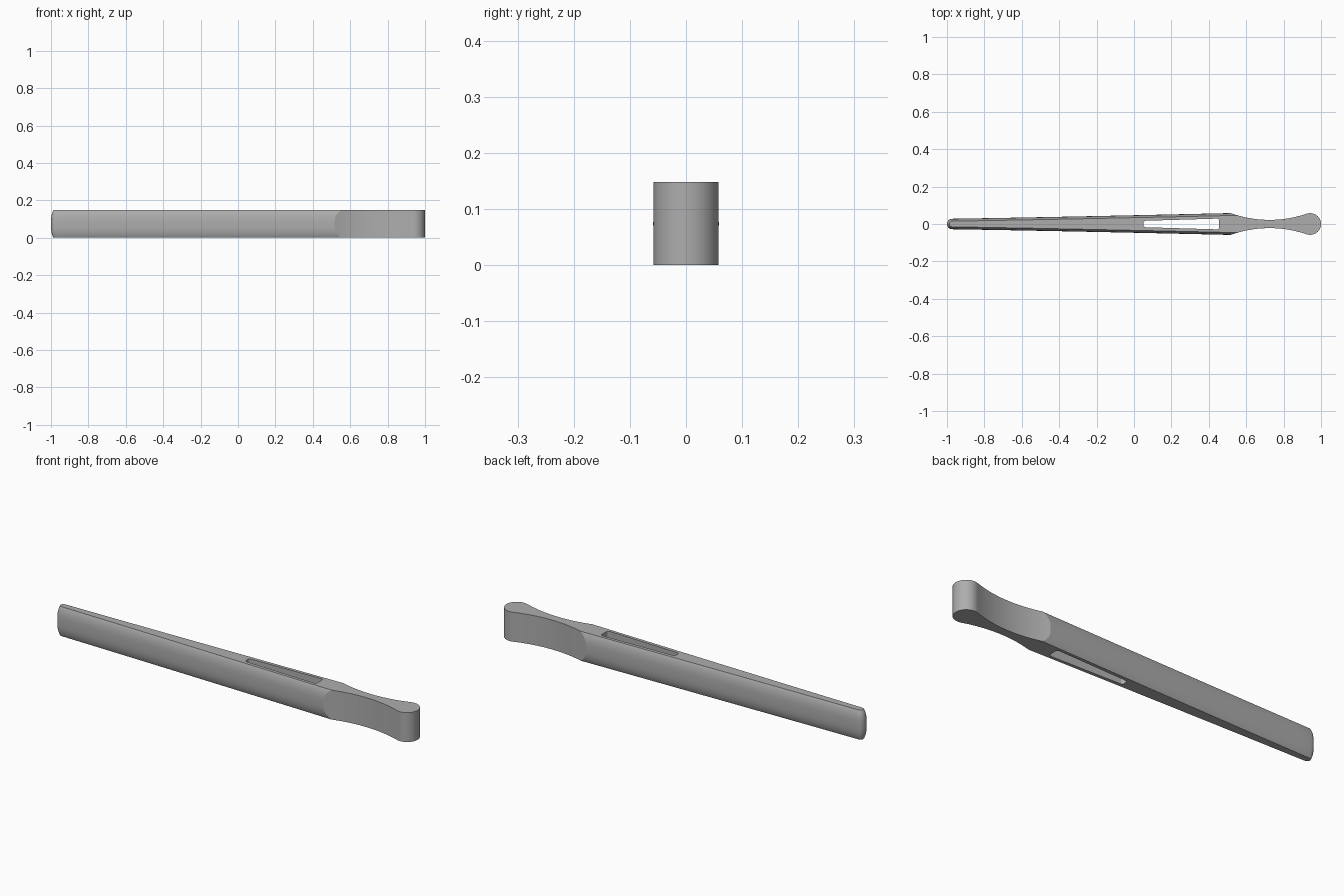
import bpy, bmesh, math

cube = bpy.data.objects.get("Cube")
if cube:
    bpy.data.objects.remove(cube, do_unlink=True)

HEIGHT = 0.148
END_R, BULB_R, BULB_X = 0.028, 0.058, 0.942
WAIST_X, WAIST_W, NECK_R = 0.725, 0.022, 0.614

grey = bpy.data.materials.new("plain_grey")
grey.use_nodes = True
colour = (0.42, 0.42, 0.42, 1)
grey.diffuse_color = colour
grey.node_tree.nodes["Principled BSDF"].inputs["Base Color"].default_value = colour


def handle_width(x):
    u = max(0, (x + 1) / 1.5)
    return END_R + 0.03 * u ** 1.15


def neck_width(x):
    return WAIST_W + NECK_R - math.sqrt(NECK_R ** 2 - (x - WAIST_X) ** 2)


def spread(a, b, n):
    return [a + (b - a) * i / n for i in range(n + 1)]


def outline(inset):
    """Closed plan outline with the handle part pulled in by inset."""
    # Where the bulged handle side meets the neck scoop
    lo, hi = 0.4, WAIST_X
    for _ in range(40):
        mid = (lo + hi) / 2
        if neck_width(mid) > handle_width(mid) - inset:
            lo = mid
        else:
            hi = mid
    half = []
    # Rounded handle end
    r = END_R - inset
    for a in spread(math.pi, math.pi / 2, 8):
        half.append((END_R - 1 + r * math.cos(a), r * math.sin(a)))
    # Tapered handle side
    half += [(x, handle_width(x) - inset) for x in spread(END_R - 1, lo, 24)[1:]]
    # Scooped neck, tangent to the round head
    slope = math.atan2(NECK_R + WAIST_W, WAIST_X - BULB_X)
    tangent_x = BULB_X + BULB_R * math.cos(slope)
    half += [(x, neck_width(x)) for x in spread(lo, tangent_x, 24)[1:]]
    for a in spread(slope, 0, 16)[1:]:
        half.append((BULB_X + BULB_R * math.cos(a), BULB_R * math.sin(a)))
    return half + [(x, -y) for x, y in half[-2:0:-1]]


def loft(name, layers):
    """Solid skinned through (z, outline) layers."""
    bm = bmesh.new()
    rings = [[bm.verts.new((x, y, z)) for x, y in pts] for z, pts in layers]
    for low, high in zip(rings, rings[1:]):
        for i in range(len(low)):
            j = (i + 1) % len(low)
            bm.faces.new((low[i], low[j], high[j], high[i]))
    bm.faces.new(rings[0])
    bm.faces.new(rings[-1])
    bmesh.ops.recalc_face_normals(bm, faces=bm.faces)
    mesh = bpy.data.meshes.new(name)
    bm.to_mesh(mesh)
    bm.free()
    mesh.materials.append(grey)
    obj = bpy.data.objects.new(name, mesh)
    bpy.context.collection.objects.link(obj)
    return obj


# Handle and head in one body; handle sides bulge outward
layers = []
for a in spread(0, math.pi, 16):
    t = -math.cos(a)
    layers.append((HEIGHT * (1 + t) / 2, outline(0.013 * abs(t) ** 3)))
body = loft("handle_and_head", layers)

# Tapered slot through the handle, with rounded corners
corners = [(0.05, -0.017), (0.455, -0.029), (0.455, 0.029), (0.05, 0.017)]
cutter = loft("slot_cutter", [(-0.1, corners), (HEIGHT + 0.1, corners)])
bm = bmesh.new()
bm.from_mesh(cutter.data)
upright = [e for e in bm.edges if abs(e.verts[0].co.z - e.verts[1].co.z) > 0.1]
bmesh.ops.bevel(bm, geom=upright, offset=0.012, segments=8, profile=0.5, affect='EDGES')
bm.to_mesh(cutter.data)
bm.free()
cutter.hide_render = True

cut = body.modifiers.new("slot", 'BOOLEAN')
cut.operation = 'DIFFERENCE'
cut.solver = 'EXACT'
cut.object = cutter
bpy.ops.object.select_all(action='DESELECT')
body.select_set(True)
bpy.context.view_layer.objects.active = body
bpy.ops.object.modifier_apply(modifier=cut.name)
bpy.data.objects.remove(cutter, do_unlink=True)
bpy.ops.object.shade_smooth_by_angle(angle=math.radians(14))
